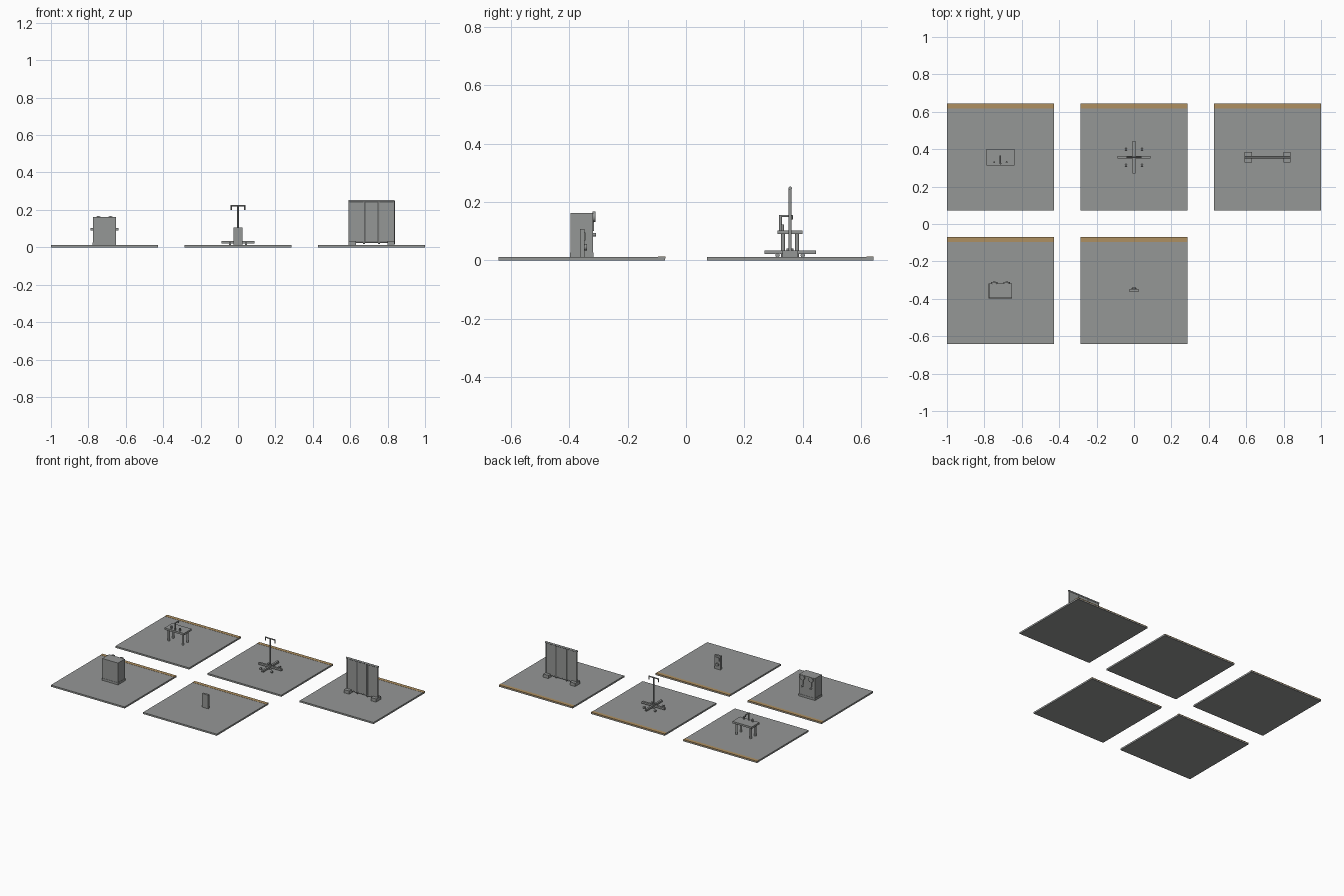
import bpy, math
from mathutils import Vector

if "Cube" in bpy.data.objects:
    bpy.data.objects.remove(bpy.data.objects["Cube"])


def material(name, rgb):
    m = bpy.data.materials.new(name)
    m.diffuse_color = (*rgb, 1)
    m.use_nodes = True
    m.node_tree.nodes["Principled BSDF"].inputs["Base Color"].default_value = m.diffuse_color
    return m


GREY = material("plain grey", (0.30, 0.31, 0.305))
TAN = material("tan edge", (0.43, 0.28, 0.12))
P = 0.714      # spacing of tiles
F = 0.0114     # floor thickness


def finish(o, name, mat):
    o.name = name
    o.data.materials.append(mat)
    return o


def box(name, x, y, z, mat=GREY):
    """Box from (min, max) ranges."""
    lo, hi = Vector((x[0], y[0], z[0])), Vector((x[1], y[1], z[1]))
    bpy.ops.mesh.primitive_cube_add(size=1, location=(lo + hi) / 2)
    o = bpy.context.object
    o.scale = hi - lo
    bpy.ops.object.transform_apply(location=False, rotation=False, scale=True)
    return finish(o, name, mat)


def rod(name, a, b, r, mat=GREY, n=16):
    """Cylinder between two points."""
    a, b = Vector(a), Vector(b)
    d = b - a
    bpy.ops.mesh.primitive_cylinder_add(vertices=n, radius=r, depth=d.length,
                                        location=(a + b) / 2)
    o = bpy.context.object
    o.rotation_euler = d.to_track_quat('Z', 'Y').to_euler()
    bpy.ops.object.shade_smooth_by_angle()
    return finish(o, name, mat)


# Floor tiles, each with a tan strip along one edge
for cx, cy in [(-P, P / 2), (0, P / 2), (P, P / 2), (-P, -P / 2), (0, -P / 2)]:
    h = 0.2857
    box("floor_tile", (cx - h, cx + h), (cy - h, cy + h), (0, F))
    box("edge_strip", (cx - h, cx + h), (cy + h - 0.024, cy + h + 0.0005),
        (0.007, F + 0.001), TAN)

# Wash table with tap
cx, cy = -P, P / 2
box("table_top", (cx - 0.075, cx + 0.075), (cy - 0.043, cy + 0.043), (0.09, 0.103))
for sx in (-1, 1):
    for sy in (-1, 1):
        x, y = cx + sx * 0.055, cy + sy * 0.024
        rod("table_leg", (x, y, F), (x, y, 0.091), 0.007)
    x = cx + sx * 0.033
    rod("tap_handle", (x, cy - 0.026, 0.102), (x, cy - 0.026, 0.122), 0.005)
y = cy - 0.033
rod("tap_post", (cx, y, 0.102), (cx, y, 0.155), 0.005)
rod("tap_spout", (cx, y - 0.004, 0.152), (cx, cy + 0.009, 0.152), 0.004)
rod("tap_nozzle", (cx, cy + 0.005, 0.14), (cx, cy + 0.005, 0.154), 0.004)

# Hanging stand: crossed base, castors, pole and hooked bar
cx = 0
box("base_bar_x", (-0.088, 0.088), (cy - 0.007, cy + 0.007), (0.021, 0.034))
box("base_bar_y", (-0.007, 0.007), (cy - 0.088, cy + 0.088), (0.021, 0.034))
for sx in (-1, 1):
    for sy in (-1, 1):
        x, y = sx * 0.043, cy + sy * 0.043
        rod("castor", (x - 0.005, y, F + 0.006), (x + 0.005, y, F + 0.006), 0.0075)
    rod("hook", (sx * 0.036, cy, 0.2), (sx * 0.036, cy, 0.225), 0.003)
rod("stand_hub", (0, cy, F), (0, cy, 0.04), 0.012)
rod("stand_pole", (0, cy, 0.02), (0, cy, 0.224), 0.0048)
rod("hook_bar", (-0.039, cy, 0.222), (0.039, cy, 0.222), 0.0042)

# Folding screen
cx = P
for i in range(3):
    x = cx - 0.122 + i * 0.0813
    box("screen_panel", (x + 0.003, x + 0.079), (cy - 0.003, cy + 0.003), (0.024, 0.242))
for i in range(4):
    x = cx - 0.119 + i * 0.0793
    rod("screen_post", (x, cy, 0.018), (x, cy, 0.247), 0.0052)
rod("screen_top_rail", (cx - 0.124, cy, 0.247), (cx + 0.124, cy, 0.247), 0.006)
rod("screen_bottom_rail", (cx - 0.122, cy, 0.028), (cx + 0.122, cy, 0.028), 0.004)
for sx in (-1, 1):
    x = cx + sx * 0.104
    box("screen_foot", (x - 0.02, x + 0.02), (cy - 0.027, cy + 0.027), (F, 0.034))

# Cabinet with round dials and knobs
cx, cy = -P, -P / 2
box("cabinet_body", (cx - 0.061, cx + 0.061), (cy - 0.038, cy + 0.038), (F, 0.163))
box("cabinet_plinth", (cx - 0.063, cx + 0.063), (cy - 0.04, cy + 0.04), (F, 0.026))
for sx in (-1, 1):
    x, y = cx + sx * 0.033, cy + 0.038
    rod("dial", (x, y - 0.001, 0.149), (x, y + 0.008, 0.149), 0.018, n=24)
    box("handle_strip", (x - 0.004, x + 0.004), (y, y + 0.004), (0.1, 0.14))
    rod("knob", (x, y, 0.088), (x, y + 0.011, 0.088), 0.006)

# Control panel with raised details
box("control_panel", (-0.023, 0.023), (cy - 0.006, cy + 0.009), (F, 0.107))
box("panel_display", (-0.015, 0.015), (cy + 0.009, cy + 0.013), (0.068, 0.095))
rod("panel_button", (0, cy + 0.008, 0.045), (0, cy + 0.018, 0.045), 0.011)
